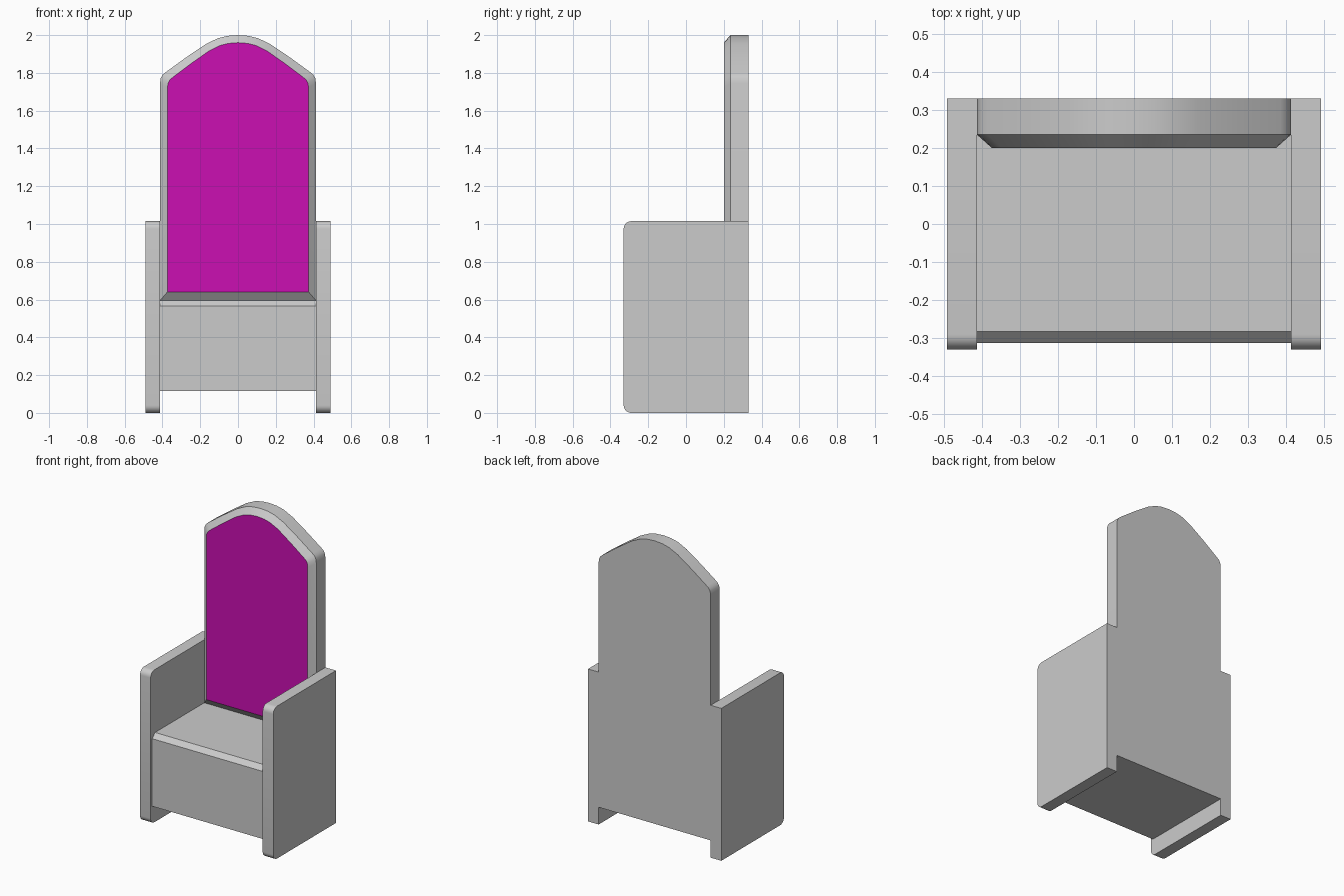
import bpy, bmesh

if "Cube" in bpy.data.objects:
    bpy.data.objects.remove(bpy.data.objects["Cube"])

W = 0.413      # half width of seat and back
REAR = 0.33    # rear plane
SEAT_Z = 0.595


def make_object(name, bm, smooth=False):
    bmesh.ops.recalc_face_normals(bm, faces=bm.faces)
    mesh = bpy.data.meshes.new(name)
    bm.to_mesh(mesh)
    bm.free()
    ob = bpy.data.objects.new(name, mesh)
    bpy.context.collection.objects.link(ob)
    if smooth:
        bpy.ops.object.select_all(action='DESELECT')
        ob.select_set(True)
        bpy.context.view_layer.objects.active = ob
        bpy.ops.object.shade_smooth_by_angle(angle=0.6)
    return ob


def loft(bm, rings, skip=()):
    """Join closed rings of points with quads, leaving out skipped side indices."""
    rows = [[bm.verts.new(p) for p in ring] for ring in rings]
    for a, b in zip(rows, rows[1:]):
        for i in range(len(a)):
            if i not in skip:
                j = (i + 1) % len(a)
                bm.faces.new((a[i], a[j], b[j], b[i]))
    return rows


# Side panels: rounded front corners, mirrored to both sides
bm = bmesh.new()
bmesh.ops.create_cube(bm, size=1)
for v in bm.verts:
    v.co = (0.452 + v.co.x * 0.078, v.co.y * 0.66, 0.5075 + v.co.z * 1.015)
front = [e for e in bm.edges
         if all(v.co.y < 0 for v in e.verts)
         and abs(e.verts[0].co.x - e.verts[1].co.x) > 0.01]
bmesh.ops.bevel(bm, geom=front, offset=0.04, segments=6, profile=0.5, affect='EDGES')
panel = make_object("side_panels", bm, smooth=True)
panel.modifiers.new("mirror", 'MIRROR')

# Seat box: side profile with chamfered front edge, open beneath the back
profile = [(-0.313, 0.115), (-0.313, 0.565), (-0.283, SEAT_Z),
           (0.235, SEAT_Z), (REAR, SEAT_Z), (REAR, 0.115)]
bm = bmesh.new()
for row in loft(bm, [[(x, y, z) for y, z in profile] for x in (-W, W)], skip=(3,)):
    bm.faces.new(row)
make_object("seat", bm)

# Arched backrest with a bevelled front rim and coloured upholstery face
half = [(W, SEAT_Z), (W, 1.745), (0.409, 1.772), (0.4, 1.789), (0.385, 1.802),
        (0.275, 1.882), (0.17, 1.953), (0.105, 1.984), (0.055, 1.996)]
outline = half + [(0, 2.0)] + [(-x, z) for x, z in reversed(half)]
inner = [(x * 0.905, 0.64 + (z - SEAT_Z) * 0.9395) for x, z in outline]
bm = bmesh.new()
rows = loft(bm, [[(x, REAR, z) for x, z in outline],
                 [(x, 0.235, z) for x, z in outline]], skip=(len(outline) - 1,))
bm.faces.new(rows[0])
rim = [bm.verts.new((x, 0.2, z)) for x, z in inner]
for i in range(len(rim)):
    j = (i + 1) % len(rim)
    bm.faces.new((rows[1][i], rows[1][j], rim[j], rim[i]))
cushion_face = bm.faces.new(rim)
cushion_face.material_index = 1
back = make_object("backrest", bm, smooth=True)
grey = bpy.data.materials.new("frame_grey")
purple = bpy.data.materials.new("purple_upholstery")
purple.diffuse_color = (0.6, 0.005, 0.45, 1)
purple.use_nodes = True
purple.node_tree.nodes["Principled BSDF"].inputs["Base Color"].default_value = purple.diffuse_color
back.data.materials.append(None)
back.data.materials.append(purple)
bpy.data.materials.remove(grey)
